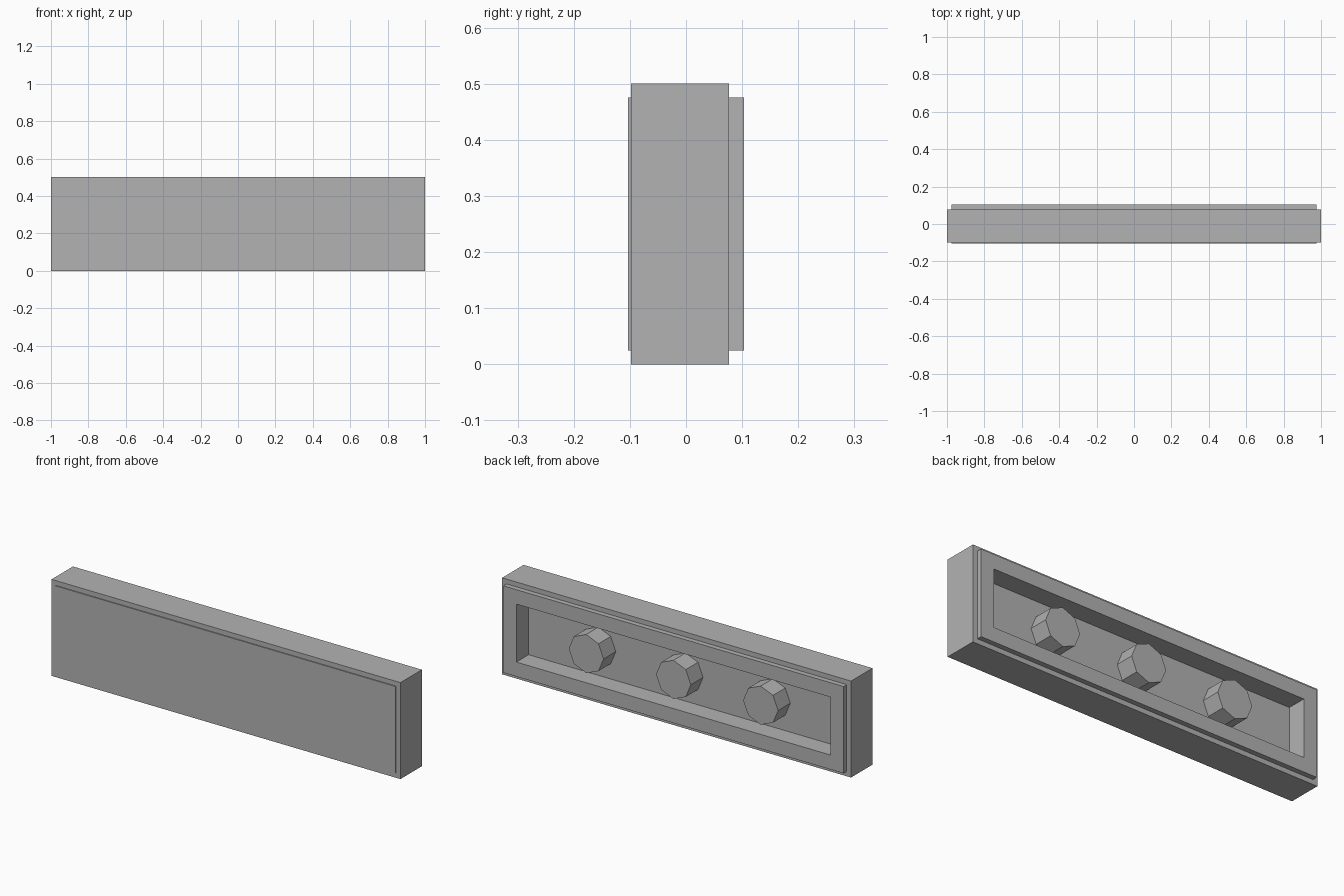
import bpy, bmesh, math
from mathutils import Matrix, Vector

cube = bpy.data.objects.get("Cube")
if cube:
    bpy.data.objects.remove(cube, do_unlink=True)

# Single plain grey
GREY = (0.45, 0.45, 0.45, 1.0)
grey = bpy.data.materials.new("plain_grey")
grey.use_nodes = True
grey.diffuse_color = GREY
grey.node_tree.nodes["Principled BSDF"].inputs["Base Color"].default_value = GREY

HEIGHT = 0.5
BODY_FRONT, BODY_BACK = -0.098, 0.077
BACK_EDGE = 0.103
MARGIN = 0.025
WALL = 0.075
RECESS = 0.1


def make_object(name, bm):
    mesh = bpy.data.meshes.new(name)
    bmesh.ops.recalc_face_normals(bm, faces=bm.faces[:])
    bm.to_mesh(mesh)
    bm.free()
    mesh.materials.append(grey)
    obj = bpy.data.objects.new(name, mesh)
    bpy.context.collection.objects.link(obj)
    return obj


def step(bm, face, inset, depth):
    """Inset a face, then push its centre along the normal; return the new centre."""
    bmesh.ops.inset_region(bm, faces=[face], thickness=inset, use_even_offset=True)
    normal = face.normal.copy()
    centre = bmesh.ops.extrude_discrete_faces(bm, faces=[face])["faces"][0]
    bmesh.ops.translate(bm, verts=centre.verts[:], vec=normal * depth)
    bm.normal_update()
    return centre


# Tile body: raised front panel, stepped back rim and hollow back
bm = bmesh.new()
thick = BODY_BACK - BODY_FRONT
place = (Matrix.Translation((0, (BODY_FRONT + BODY_BACK) / 2, HEIGHT / 2))
         @ Matrix.Diagonal((2, thick, HEIGHT, 1)))
bmesh.ops.create_cube(bm, size=1, matrix=place)
bm.normal_update()
front = min(bm.faces, key=lambda f: f.calc_center_median().y)
step(bm, front, MARGIN, 0.005)
back = max(bm.faces, key=lambda f: f.calc_center_median().y)
rim = step(bm, back, MARGIN, BACK_EDGE - BODY_BACK)
step(bm, rim, WALL, -RECESS)
make_object("tile_body", bm)

# Three eight-sided posts inside the hollow
for name, x in (("right_post", -0.5), ("middle_post", 0), ("left_post", 0.5)):
    bm = bmesh.new()
    place = (Matrix.Translation((x, BACK_EDGE - RECESS / 2, HEIGHT / 2))
             @ Matrix.Rotation(math.radians(90), 4, "X"))
    bmesh.ops.create_cone(bm, cap_ends=True, segments=8, radius1=0.1,
                          radius2=0.1, depth=RECESS, matrix=place)
    make_object(name, bm)
